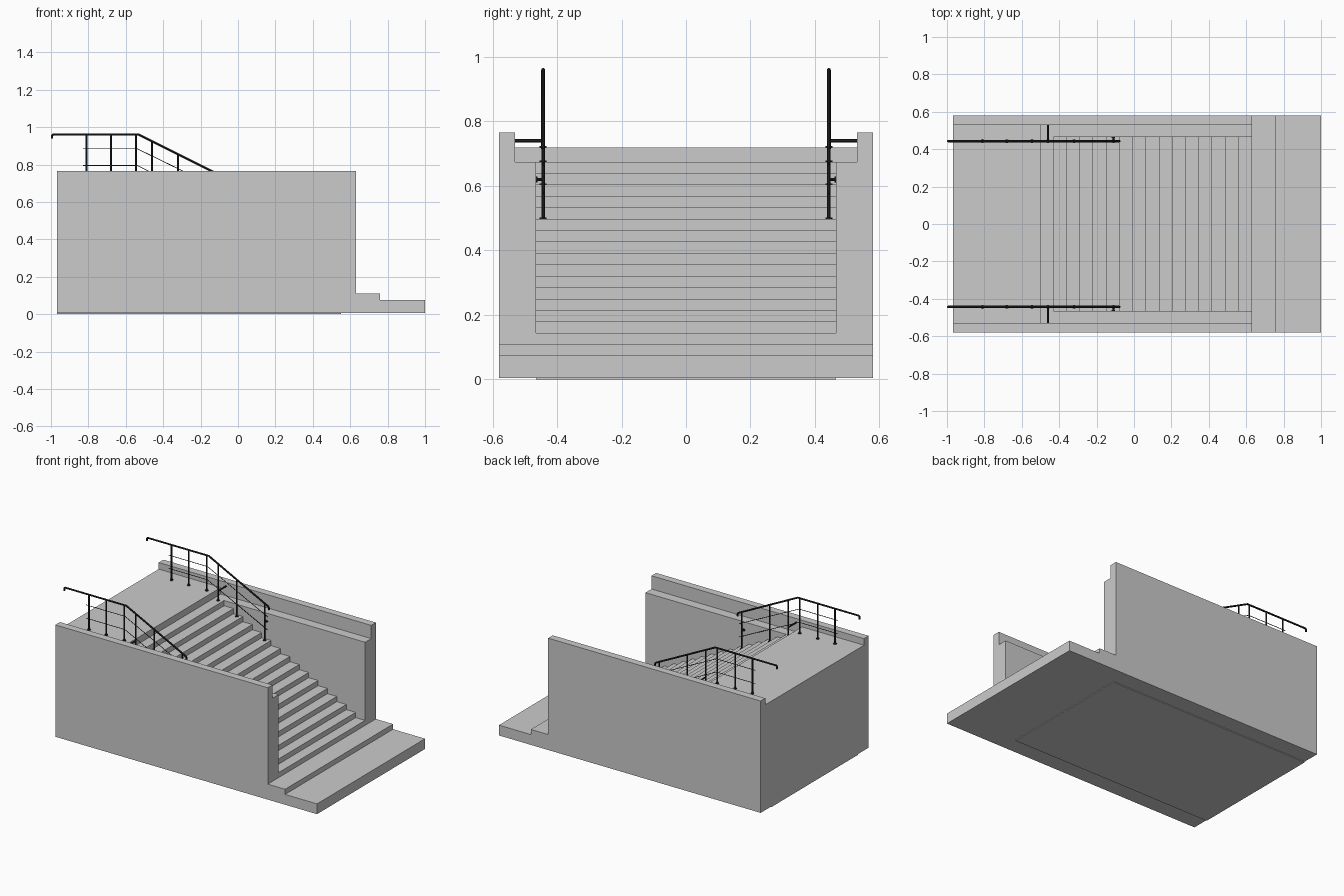
import bpy, bmesh
from mathutils import Vector

if "Cube" in bpy.data.objects:
    bpy.data.objects.remove(bpy.data.objects["Cube"])

metal = bpy.data.materials.new("dark_metal")
metal.diffuse_color = (0.02, 0.02, 0.02, 1)
metal.use_nodes = True
metal.node_tree.nodes["Principled BSDF"].inputs["Base Color"].default_value = metal.diffuse_color


def extrude(name, pts, to3d, depth):
    """Closed profile -> prism along depth vector."""
    bm = bmesh.new()
    face = bm.faces.new([bm.verts.new(to3d(*p)) for p in pts])
    ext = bmesh.ops.extrude_face_region(bm, geom=[face])
    moved = [v for v in ext["geom"] if isinstance(v, bmesh.types.BMVert)]
    bmesh.ops.translate(bm, verts=moved, vec=depth)
    bmesh.ops.recalc_face_normals(bm, faces=bm.faces)
    me = bpy.data.meshes.new(name)
    bm.to_mesh(me)
    bm.free()
    ob = bpy.data.objects.new(name, me)
    bpy.context.collection.objects.link(ob)
    return ob


def tube(name, pts, r):
    """Round bar along a polyline, built as a curve and turned into a mesh."""
    cu = bpy.data.curves.new(name, "CURVE")
    cu.dimensions = "3D"
    cu.bevel_depth = r
    cu.bevel_resolution = 2
    cu.use_fill_caps = True
    sp = cu.splines.new("POLY")
    sp.points.add(len(pts) - 1)
    for p, c in zip(sp.points, pts):
        p.co = (*c, 1)
    ob = bpy.data.objects.new(name, cu)
    bpy.context.collection.objects.link(ob)
    bpy.ops.object.select_all(action="DESELECT")
    ob.select_set(True)
    bpy.context.view_layer.objects.active = ob
    bpy.ops.object.convert(target="MESH")
    ob = bpy.context.object
    bpy.ops.object.shade_smooth_by_angle()
    ob.data.materials.append(metal)
    return ob


RUN, RISE = 1.06 / 15, 0.0354
X0, X1, XB, TOP = -0.43, 0.63, -0.967, 0.675

# Stair flight: side profile of the steps
prof = [(XB, 0.0), (XB, TOP), (X0, TOP)]
for k in range(1, 16):
    z = TOP - k * RISE
    prof += [(X0 + (k - 1) * RUN, z), (X0 + k * RUN, z)]
prof += [(X1, 0.005), (0.55, 0.005), (0.55, 0.0)]
extrude("stair_flight", prof, lambda x, z: (x, -0.465, z), Vector((0, 0.93, 0)))

# Upper landing slab
extrude("landing", [(XB, TOP), (-0.5, TOP), (-0.5, 0.72), (XB, 0.72)],
        lambda x, z: (x, -0.53, z), Vector((0, 1.06, 0)))

# Bottom apron with one low step
extrude("bottom_apron", [(X1, 0.005), (1, 0.005), (1, 0.075), (0.76, 0.075), (0.76, 0.11), (X1, 0.11)],
        lambda x, z: (x, -0.58, z), Vector((0, 1.16, 0)))

SLOPE = 0.5
BEND = -0.53


def drop(x):
    return max(0, x - BEND) * SLOPE


for s, side in ((-1, "front"), (1, "back")):
    # Side wall with inner ledge
    extrude(side + "_wall", [(0.465, 0.005), (0.58, 0.005), (0.58, 0.765), (0.53, 0.765), (0.53, TOP), (0.465, TOP)],
            lambda y, z: (XB, s * y, z), Vector((X1 - XB, 0, 0)))
    y = s * 0.443
    # Handrail with turned-down ends
    xe = -0.078
    ze = 0.96 - drop(xe)
    tube(side + "_handrail", [(-0.995, y, 0.938), (-0.995, y, 0.954), (-0.989, y, 0.96), (BEND, y, 0.96),
                              (xe - 0.005, y, ze + 0.0025), (xe, y, ze - 0.005), (xe, y, ze - 0.02)], 0.006)
    # Thin intermediate rails
    for i, z in enumerate((0.885, 0.795)):
        tube(f"{side}_thin_rail_{i}", [(-0.83, y, z), (BEND - 0.01, y, z), (-0.09, y, z - drop(-0.09))], 0.002)
    # Posts with round base plates
    for i, (x, z) in enumerate(((-0.81, 0.72), (-0.68, 0.72), (-0.545, 0.72),
                                (-0.46, TOP), (-0.32, TOP - 2 * RISE), (-0.11, TOP - 5 * RISE))):
        tube(f"{side}_post_{i}", [(x, y, z), (x, y, 0.96 - drop(x))], 0.005)
        tube(f"{side}_post_base_{i}", [(x, y, z), (x, y, z + 0.004)], 0.011)
    # Brackets fixing the rail to the wall
    tube(side + "_upper_bracket", [(-0.46, y, 0.74), (-0.46, s * 0.532, 0.74)], 0.005)
    tube(side + "_lower_bracket", [(-0.11, y, 0.62), (-0.11, s * 0.466, 0.62)], 0.005)
    tube(side + "_lower_bracket_plate", [(-0.11, s * 0.461, 0.62), (-0.11, s * 0.466, 0.62)], 0.009)
